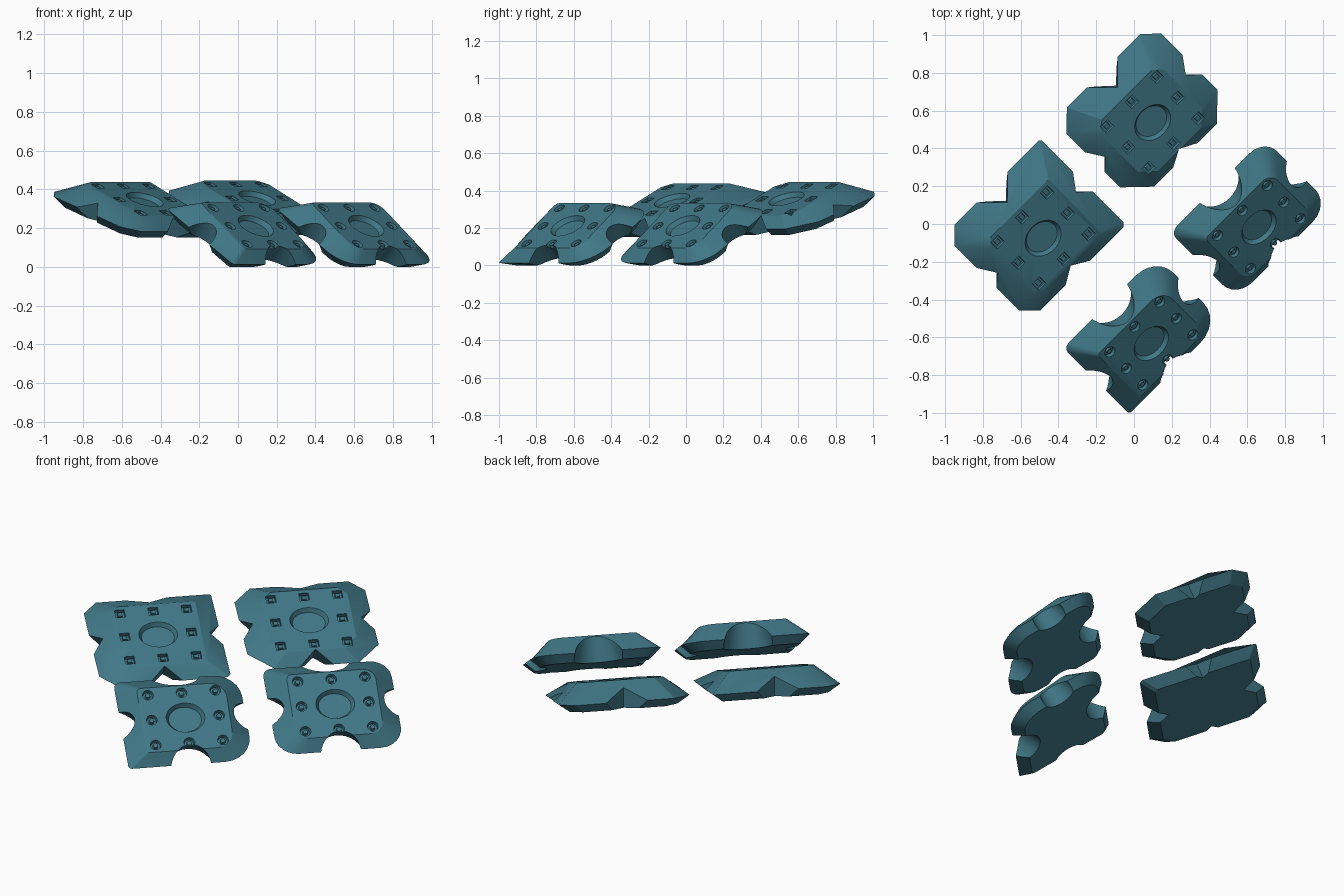
import bpy, bmesh, math
from mathutils import Matrix, Vector

if "Cube" in bpy.data.objects:
    bpy.data.objects.remove(bpy.data.objects["Cube"])

teal = bpy.data.materials.new("dark_teal")
teal.diffuse_color = (0.052, 0.187, 0.243, 1)
teal.use_nodes = True
teal.node_tree.nodes["Principled BSDF"].inputs["Base Color"].default_value = teal.diffuse_color


def loop(hu, hv, corners, seg, grow):
    """Rectangle outline in (u, v), each corner cut or rounded by its own radius."""
    pts = []
    for i, (su, sv) in enumerate([(-1, -1), (1, -1), (1, 1), (-1, 1)]):
        r = corners[i] * grow
        cu, cv = su * (hu - r), sv * (hv - r)
        start = math.pi + i * math.pi / 2
        for k in range(seg + 1):
            a = start + k / seg * math.pi / 2
            pts.append((cu + r * math.cos(a), cv + r * math.sin(a)))
    return pts


def plate_mesh(top, belt, base, shift, corners, seg):
    """Flat top, wide slanting belt and a flat underside, bridged together."""
    bm = bmesh.new()
    rings = []
    for (hu, hv), du, n0, slope, grow in [(top, 0, 0, 0, .6), (belt, shift, -.08, .11, 1),
                                          (base, shift, -.13, .10, .8)]:
        rings.append([bm.verts.new((u + du, v, n0 + slope * (u + du)))
                      for u, v in loop(hu, hv, corners, seg, grow)])
    for a, b in zip(rings, rings[1:]):
        for i in range(len(a)):
            j = (i + 1) % len(a)
            bm.faces.new((a[i], b[i], b[j], a[j]))
    bm.faces.new(rings[0])
    bm.faces.new(rings[-1][::-1])
    bmesh.ops.recalc_face_normals(bm, faces=bm.faces)
    return bm


def cone(bm, u, v, n_low, n_high, r_low, r_high, seg, turn=0.0, stretch=(1, 1)):
    mat = (Matrix.Translation((u, v, (n_low + n_high) / 2))
           @ Matrix.Diagonal((stretch[0], stretch[1], 1, 1)) @ Matrix.Rotation(turn, 4, 'Z'))
    bmesh.ops.create_cone(bm, cap_ends=True, segments=seg, radius1=r_low,
                          radius2=r_high, depth=n_high - n_low, matrix=mat)


def make_object(name, bm):
    me = bpy.data.meshes.new(name)
    bm.to_mesh(me)
    bm.free()
    ob = bpy.data.objects.new(name, me)
    bpy.context.collection.objects.link(ob)
    return ob


def cut(body, bm):
    cutter = make_object("cutter", bm)
    cutter.hide_render = True
    mod = body.modifiers.new("cuts", 'BOOLEAN')
    mod.object, mod.operation, mod.solver = cutter, 'DIFFERENCE', 'EXACT'
    bpy.context.view_layer.objects.active = body
    bpy.ops.object.modifier_apply(modifier=mod.name)
    bpy.data.objects.remove(cutter)


def make_tile(name, h, v, z, tilt, top, belt, base, shift, step, corners, round_style):
    body = make_object(name, plate_mesh(top, belt, base, shift, corners,
                                        6 if round_style else 1))
    # notches in the four edges
    bm = bmesh.new()
    for s in (-1, 1):
        if round_style:
            cone(bm, s * belt[0] + shift, 0, -.24, .05, .17, .08, 32)
            cone(bm, shift, s * belt[1], -.24, .05, .13, .05, 32)
        else:
            cone(bm, s * belt[0] + shift, 0, -.24, .05, .155, .06, 4)
            cone(bm, shift, s * belt[1], -.24, .05, .13, .03, 4)
    cut(body, bm)

    # central dish and eight sockets
    bm = bmesh.new()
    cone(bm, 0, 0, -.025, .005, .085, .103, 40, stretch=(.9, 1.07))
    spots = [(i * step[0], j * step[1]) for i in (-1, 0, 1) for j in (-1, 0, 1) if i or j]
    for su, sv in spots:
        if round_style:
            cone(bm, su, sv, -.022, .005, .026, .031, 16)
        else:
            cone(bm, su, sv, -.022, .005, .036, .038, 4, math.pi / 4)
    cut(body, bm)

    # small studs standing in the sockets
    bm = bmesh.new()
    for su, sv in spots:
        if round_style:
            cone(bm, su, sv, -.024, -.006, .016, .013, 12)
        else:
            cone(bm, su, sv, -.024, -.006, .020, .017, 4, math.pi / 4)
    studs = make_object(name + "_studs", bm)

    # place: u runs downhill to front right, v to back right
    c, s, q = math.cos(math.radians(tilt)), math.sin(math.radians(tilt)), math.sqrt(.5)
    eu = Vector((c * q, -c * q, -s))
    ev = Vector((q, q, 0))
    en = Vector((s * q, -s * q, c))
    place = Matrix((eu, ev, en)).transposed().to_4x4()
    place.translation = ((h + v) * q, (v - h) * q, z)
    for ob in (body, studs):
        ob.data.transform(place)
        ob.data.materials.clear()
        ob.data.materials.append(teal)
        # keep the lowest edge resting on the ground
        for vert in ob.data.vertices:
            vert.co.z = max(vert.co.z, 0)
        bpy.ops.object.select_all(action='DESELECT')
        ob.select_set(True)
        bpy.context.view_layer.objects.active = ob
        bpy.ops.object.shade_smooth_by_angle(angle=math.radians(25))


# corners in order: back left, front left, front right, back right of each tile
high = dict(tilt=24, top=(.22, .24), step=(.17, .185), round_style=False)
low = dict(z=.212, tilt=37, top=(.20, .245), step=(.155, .187), round_style=True)
make_tile("left_angular_tile", h=-.287, v=-.393, z=.348, belt=(.335, .36), base=(.275, .30),
          shift=-.03, corners=(.08, .08, .02, .01), **high)
make_tile("back_angular_tile", h=-.31, v=.45, z=.356, belt=(.325, .365), base=(.27, .30),
          shift=-.035, corners=(.10, .13, .13, .08), **high)
make_tile("right_rounded_tile", h=.48, v=.456, belt=(.285, .352), base=(.235, .30),
          shift=-.02, corners=(.05, .12, .13, .11), **low)
make_tile("front_rounded_tile", h=.512, v=-.382, belt=(.285, .347), base=(.235, .295),
          shift=-.02, corners=(.04, .02, .16, .15), **low)
